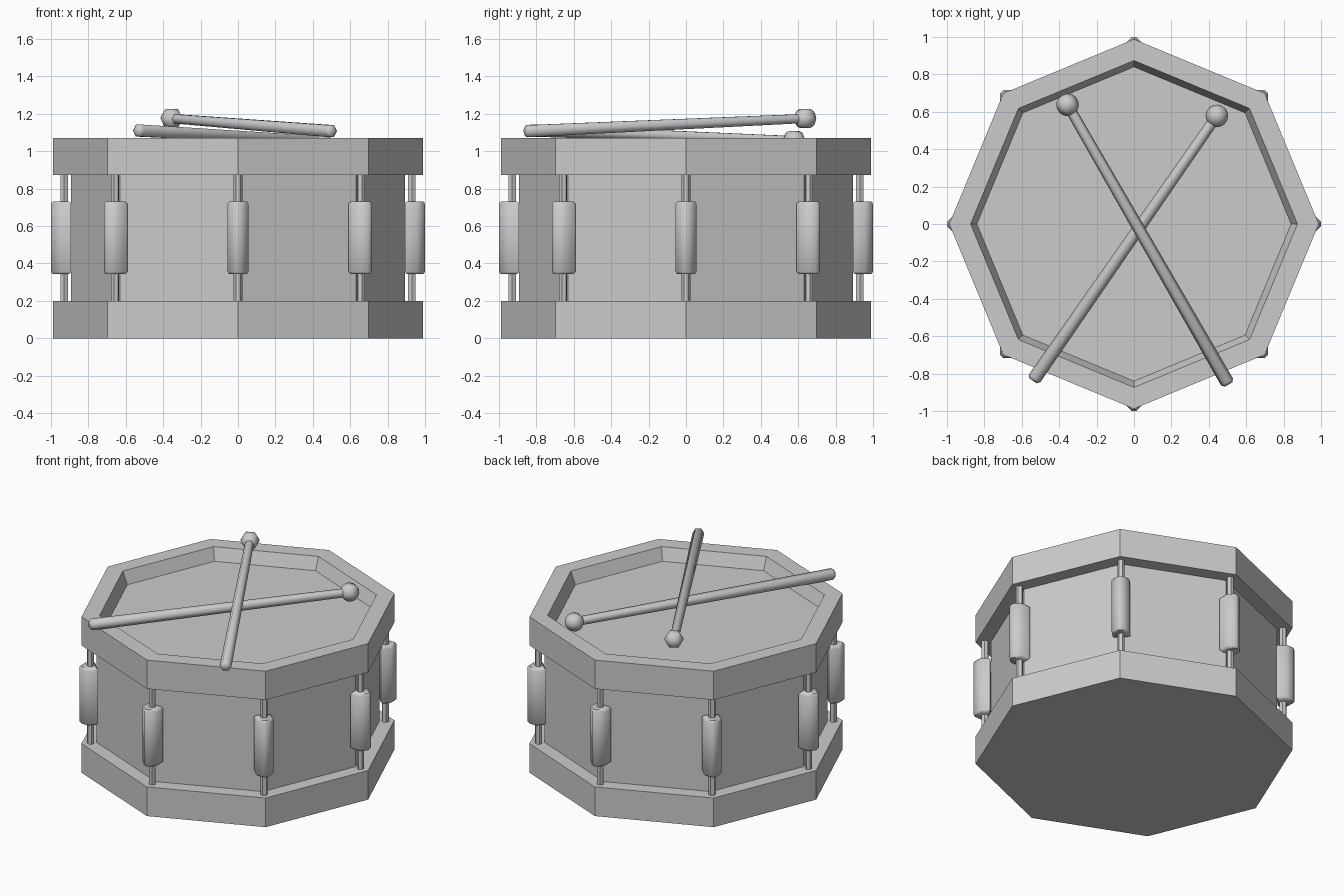
import bpy, bmesh, math
from mathutils import Vector, Matrix

if "Cube" in bpy.data.objects:
    bpy.data.objects.remove(bpy.data.objects["Cube"])


def stack(name, rings, cap_start=True, cap_end=True, smooth=None, matrix=None):
    """Skin a list of equal-length point rings into one mesh object."""
    bm = bmesh.new()
    loops = [[bm.verts.new(p) for p in ring] for ring in rings]
    n = len(loops[0])
    for a, b in zip(loops, loops[1:]):
        for i in range(n):
            j = (i + 1) % n
            bm.faces.new((a[i], a[j], b[j], b[i]))
    if cap_start:
        bm.faces.new(loops[0][::-1])
    if cap_end:
        bm.faces.new(loops[-1])
    me = bpy.data.meshes.new(name)
    bm.to_mesh(me)
    bm.free()
    ob = bpy.data.objects.new(name, me)
    bpy.context.collection.objects.link(ob)
    if matrix:
        ob.matrix_world = matrix
    if smooth:
        bpy.ops.object.select_all(action='DESELECT')
        ob.select_set(True)
        bpy.context.view_layer.objects.active = ob
        bpy.ops.object.shade_smooth_by_angle(angle=math.radians(smooth))
    return ob


def ngon(n, r, z, turn=0.0):
    return [(r * math.cos(turn + math.tau * i / n),
             r * math.sin(turn + math.tau * i / n), z) for i in range(n)]


def lathe(name, profile, n, turn=0.0, **kw):
    return stack(name, [ngon(n, r, z, turn) for r, z in profile], **kw)


# Octagonal drum body: hoops, shell and recessed head
OUT, SHELL = 0.988, 0.892
lathe("lower_hoop", [(OUT, 0), (OUT, 0.2), (SHELL, 0.2)], 8, cap_end=False)
lathe("shell", [(SHELL, 0.2), (SHELL, 0.873)], 8, cap_start=False, cap_end=False)
lathe("upper_hoop", [(SHELL, 0.873), (OUT, 0.873), (OUT, 1.07), (0.874, 1.07), (0.84, 0.985)],
      8, cap_start=False, cap_end=False)
lathe("drum_head", [(0.84, 0.985)], 8, cap_start=False)

# Lug with a blunt wedge front, and tension rod, at every corner
LUG = [(0.893, -0.056), (0.957, -0.056), (1.0, -0.013),
       (1.0, 0.013), (0.957, 0.056), (0.893, 0.056)]


def lug_ring(z, scale):
    return [(0.945 + (x - 0.945) * scale, y * scale, z) for x, y in LUG]


for k in range(8):
    turn = Matrix.Rotation(k * math.pi / 4, 4, 'Z')
    stack(f"lug_{k + 1}", [lug_ring(0.343, 0.82), lug_ring(0.355, 1),
                           lug_ring(0.72, 1), lug_ring(0.732, 0.82)],
          smooth=50, matrix=turn)
    lathe(f"tension_rod_{k + 1}", [(0.023, 0.2), (0.023, 0.873)], 6, turn=math.pi / 2,
          cap_start=False, cap_end=False, smooth=30,
          matrix=turn @ Matrix.Translation((0.93, 0, 0)))


# Six-sided drumsticks with a ball tip, crossing over the head
def drumstick(name, butt, ball):
    butt, ball = Vector(butt), Vector(ball)
    axis = (ball - butt).normalized()
    side = axis.cross(Vector((0, 0, 1))).normalized()
    m = Matrix((side, axis.cross(side), axis)).transposed().to_4x4()
    m.translation = butt
    length = (ball - butt).length
    lathe(name, [(0.024, 0), (0.037, 0.016), (0.028, length - 0.03)], 6,
          smooth=61, matrix=m)
    arc = [math.pi * i / 12 for i in range(1, 12)]
    tip = [(0.06 * math.sin(a), length - 0.06 * math.cos(a)) for a in arc]
    lathe(name + "_ball", tip, 6, smooth=61, matrix=m)


drumstick("drumstick_lower", (-0.54, -0.838, 1.111), (0.443, 0.578, 1.057))
drumstick("drumstick_upper", (0.505, -0.858, 1.107), (-0.355, 0.637, 1.175))
